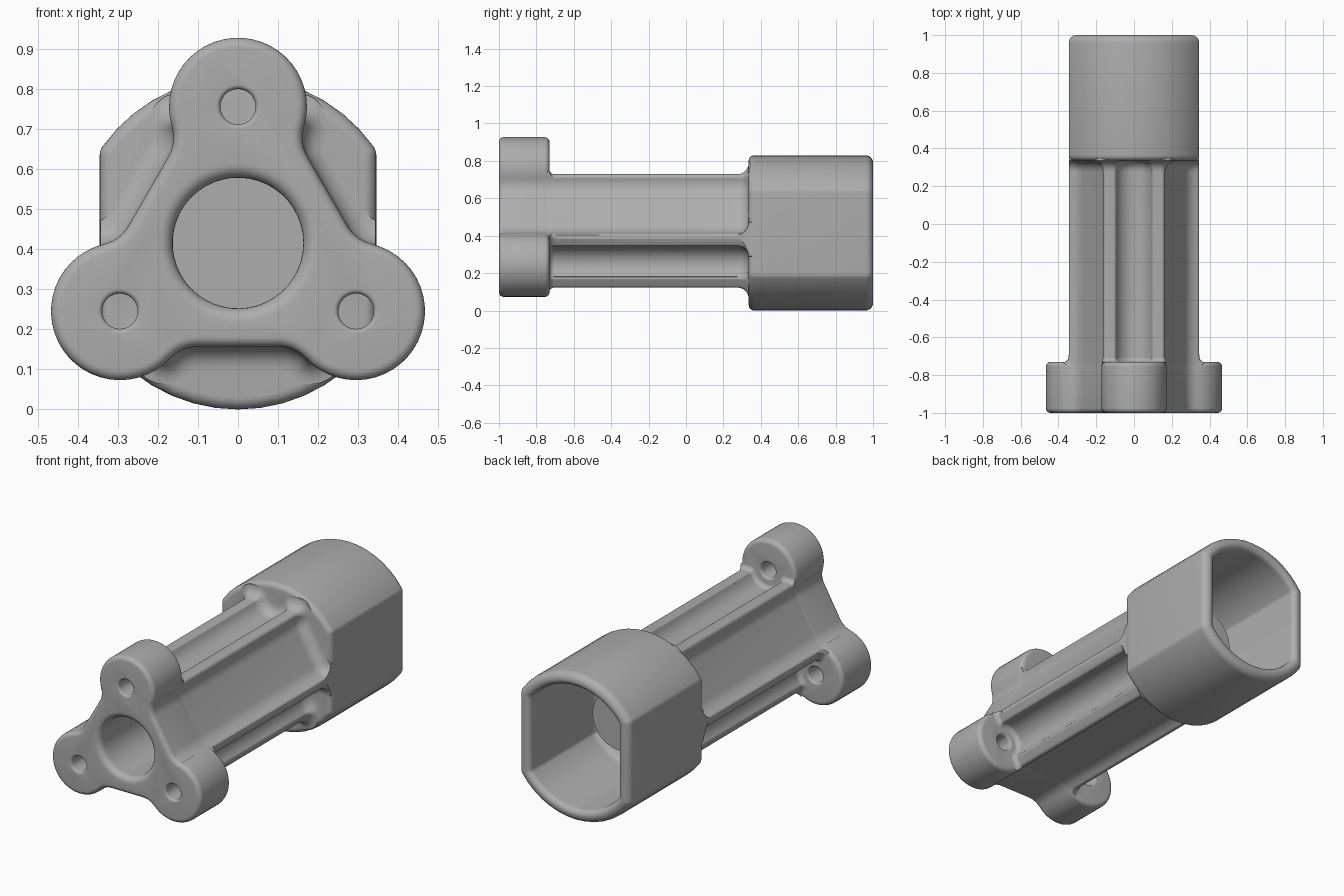
import bpy, bmesh, math
from math import cos, sin, radians, degrees, atan2, sqrt

old = bpy.data.objects.get("Cube")
if old:
    bpy.data.objects.remove(old, do_unlink=True)

AXIS = 0.415          # height of the long axis
LOBE, LOBE_R = 0.34, 0.172
FLAT, BLEND = 0.258, 0.094

grey = bpy.data.materials.new("plain grey")
grey.use_nodes = True
grey.diffuse_color = (0.42, 0.42, 0.42, 1)
grey.node_tree.nodes["Principled BSDF"].inputs["Base Color"].default_value = grey.diffuse_color


# Profiles are chains of arcs (cx, cz, radius, start, end); clockwise arcs are concave
def mirror(arcs):
    return [(-x, z, r, 180 - b, 180 - a) for x, z, r, a, b in reversed(arcs)]


def spin(arcs, count):
    out = []
    for i in range(count):
        t = 360 / count * i
        c, s = cos(radians(t)), sin(radians(t))
        out += [(x * c - z * s, x * s + z * c, r, a + t, b + t) for x, z, r, a, b in arcs]
    return out


def circle(r, x=0, z=0):
    return [(x, z, r, 0, 352)]


def trace(arcs, grow):
    pts = []
    for x, z, r, a, b in arcs:
        n = max(3, math.ceil(abs(b - a) / 8))
        rad = r + grow if b > a else r - grow
        for k in range(n + 1):
            t = radians(a + (b - a) * k / n)
            pts.append((x + rad * cos(t), z + rad * sin(t)))
    return pts


# End treatment: negative radius rounds the end over, positive flares it out
def ends(y0, y1, r0=0.0, r1=0.0, over0=0.0, over1=0.0):
    def half(y, r, way, over):
        rings = [(y - way * over, r)] if over else []
        steps = 6 if r else 0
        for k in range(steps + 1):
            a = radians(90 * k / 6)
            rings.append((y + way * abs(r) * (1 - cos(a)), r * (1 - sin(a))))
        return rings
    return half(y0, r0, 1, over0) + half(y1, r1, -1, over1)[::-1]


def loft(name, arcs, rings):
    bm = bmesh.new()
    loops = [[bm.verts.new((x, y, z + AXIS)) for x, z in trace(arcs, g)] for y, g in rings]
    for p, q in zip(loops, loops[1:]):
        for i in range(len(p)):
            j = (i + 1) % len(p)
            bm.faces.new((p[i], p[j], q[j], q[i]))
    bm.faces.new(loops[0])
    bm.faces.new(loops[-1])
    bmesh.ops.recalc_face_normals(bm, faces=bm.faces)
    mesh = bpy.data.meshes.new(name)
    bm.to_mesh(mesh)
    bm.free()
    mesh.materials.append(grey)
    ob = bpy.data.objects.new(name, mesh)
    bpy.context.collection.objects.link(ob)
    return ob


def combine(base, tool, operation):
    mod = base.modifiers.new("combine", "BOOLEAN")
    mod.operation, mod.object, mod.solver = operation, tool, "EXACT"
    bpy.context.view_layer.objects.active = base
    bpy.ops.object.modifier_apply(modifier=mod.name)
    bpy.data.objects.remove(tool, do_unlink=True)


# Three-lobed flange profile
bn, bt = FLAT + BLEND, 0.1
bx, bz = bn * cos(radians(30)) - bt * 0.5, bn * 0.5 + bt * cos(radians(30))
touch = degrees(atan2(bz - LOBE, bx))
blend = [(bx, bz, BLEND, 210, 180 + touch)]
lobed = spin(blend + [(0, LOBE, LOBE_R, touch, 180 - touch)] + mirror(blend), 3)

# Shaft profile: same flats, lobes cut back and grooved for the screws
side = blend + [(0.145, 0.295, 0.02, touch, 90), (0.108, 0.3, 0.015, 90, 159.7)]
groove = [(0, LOBE, 0.1, -20.3, -159.7)]
grooved = spin(side + groove + mirror(side), 3)


# Round housing with two flat sides
def housing(radius, half_width, corner):
    x = half_width - corner
    z = sqrt((radius - corner) ** 2 - x * x)
    t = degrees(atan2(z, x))
    edge = [(x, z, corner, 0, t)]
    return spin(edge + [(0, 0, radius, t, 180 - t)] + mirror(edge), 2)


outer = housing(0.415, 0.345, 0.04)

# Solid parts
body = loft("bracket_body", lobed, ends(-1, -0.73, -0.025, -0.025))
fillet = loft("flange_fillet", grooved, ends(-0.76, -0.69, 0, 0)[:1] +
              [(y, g - 0.002) for y, g in ends(-0.731, -0.69, 0.03)])
combine(fillet, loft("flange_clip", lobed, [(-1.2, -0.0015), (0, -0.0015)]), "INTERSECT")
shaft = loft("shaft", grooved, [(y, g - 0.001) for y, g in
                                ends(-0.95, 0.335, 0, 0.06, 0, 0.06)])
combine(shaft, loft("housing_clip", outer, [(-1.2, -0.0015), (1.2, -0.0015)]), "INTERSECT")
combine(body, fillet, "UNION")
combine(body, shaft, "UNION")
combine(body, loft("housing", outer, ends(0.335, 1, -0.03, -0.04)), "UNION")

# Hollows: rear pocket, bore, screw holes and lower slot
combine(body, loft("pocket", housing(0.345, 0.275, 0.03),
                   ends(0.4, 1, -0.05, 0.03, 0, 0.1)), "DIFFERENCE")
combine(body, loft("bore", circle(0.163), ends(-1, 0.6, 0.035, 0, 0.1)), "DIFFERENCE")
for i in range(3):
    t = radians(90 + 120 * i)
    hole = circle(0.044, LOBE * cos(t), LOBE * sin(t))
    combine(body, loft("screw_hole", hole, ends(-1, -0.73, 0.012, 0.012, 0.1, 0.1)), "DIFFERENCE")
slot = spin([(0.06, 0.3, 0.02, 0, 90), (-0.06, 0.3, 0.02, 90, 180)], 2)
slot = [(x, z - 0.32, r, a, b) for x, z, r, a, b in slot]
combine(body, loft("lower_slot", slot, ends(-0.65, 0.2, -0.06, -0.06)), "DIFFERENCE")

bpy.ops.object.select_all(action="DESELECT")
body.select_set(True)
bpy.context.view_layer.objects.active = body
bpy.ops.object.shade_smooth_by_angle(angle=radians(35))
